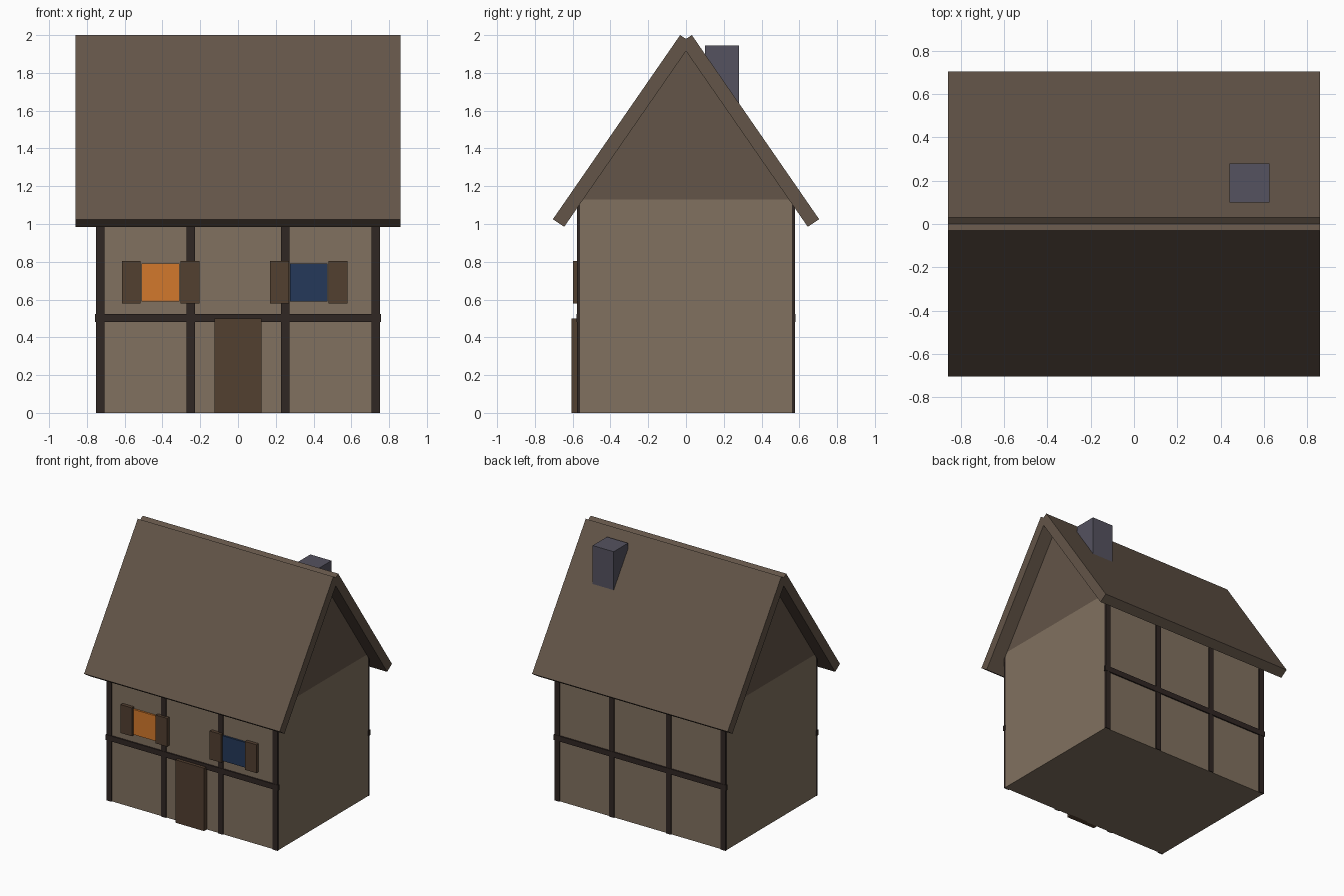
import bpy
import math

if "Cube" in bpy.data.objects:
    bpy.data.objects.remove(bpy.data.objects["Cube"])


def material(name, rgb):
    m = bpy.data.materials.new(name)
    m.diffuse_color = (*rgb, 1)
    m.use_nodes = True
    m.node_tree.nodes["Principled BSDF"].inputs["Base Color"].default_value = m.diffuse_color
    return m


PLASTER = material("plaster", (0.22, 0.165, 0.115))
TIMBER = material("timber", (0.03, 0.02, 0.017))
THATCH = material("roof", (0.125, 0.09, 0.065))
WOOD = material("wood", (0.085, 0.05, 0.03))
STONE = material("stone", (0.09, 0.085, 0.115))
GLOW = material("lit_glass", (0.65, 0.19, 0.025))
NIGHT = material("dark_glass", (0.018, 0.04, 0.1))


def mesh_object(name, verts, faces, mat):
    me = bpy.data.meshes.new(name)
    me.from_pydata(verts, [], faces)
    me.materials.append(mat)
    ob = bpy.data.objects.new(name, me)
    bpy.context.collection.objects.link(ob)
    return ob


def prism(name, profile, x0, x1, mat):
    """Extrude a counter-clockwise (y, z) profile along x."""
    n = len(profile)
    verts = [(x, y, z) for x in (x0, x1) for y, z in profile]
    faces = [tuple(reversed(range(n))), tuple(range(n, 2 * n))]
    faces += [(i, (i + 1) % n, n + (i + 1) % n, n + i) for i in range(n)]
    return mesh_object(name, verts, faces, mat)


def box(name, x, y, z, mat):
    (y0, y1), (z0, z1) = y, z
    return prism(name, [(y0, z0), (y1, z0), (y1, z1), (y0, z1)], x[0], x[1], mat)


# Plaster walls and gable filling
box("walls", (-0.75, 0.75), (-0.57, 0.57), (0, 1.13), PLASTER)
prism("gable", [(-0.57, 1.13), (0.57, 1.13), (0, 1.95)], -0.75, 0.75, THATCH)

# Two crossing roof slabs, leaving a small notch along the ridge
slab = [(-0.705, 1.025), (-0.645, 0.985), (0.031, 1.96), (-0.031, 2.0)]
prism("roof_front", slab, -0.86, 0.86, THATCH)
prism("roof_back", [(-y, z) for y, z in reversed(slab)], -0.86, 0.86, THATCH)

# Chimney rising through the back slope
box("chimney", (0.44, 0.625), (0.1, 0.28), (1.5, 1.945), STONE)

# Timber framing on the front and back
for side, s in (("front", -1), ("back", 1)):
    depth = sorted((s * 0.56, s * 0.578))
    for i, cx in enumerate((-0.73, -0.25, 0.25, 0.73)):
        box(f"{side}_post_{i + 1}", (cx - 0.022, cx + 0.022), depth, (0, 1.1), TIMBER)
    rail = sorted((s * 0.56, s * 0.58))
    box(f"{side}_rail", (-0.757, 0.757), rail, (0.48, 0.523), TIMBER)

# Door
box("door", (-0.125, 0.125), (-0.605, -0.56), (0, 0.5), WOOD)

# Windows, each with a pair of shutters
for side, cx, glass in (("left", -0.41, GLOW), ("right", 0.375, NIGHT)):
    box(f"{side}_window", (cx - 0.1, cx + 0.1), (-0.585, -0.56), (0.59, 0.79), glass)
    for k, s in enumerate((-1, 1)):
        c = cx + s * 0.155
        box(f"{side}_shutter_{k + 1}", (c - 0.05, c + 0.05), (-0.598, -0.56),
            (0.58, 0.805), WOOD)
